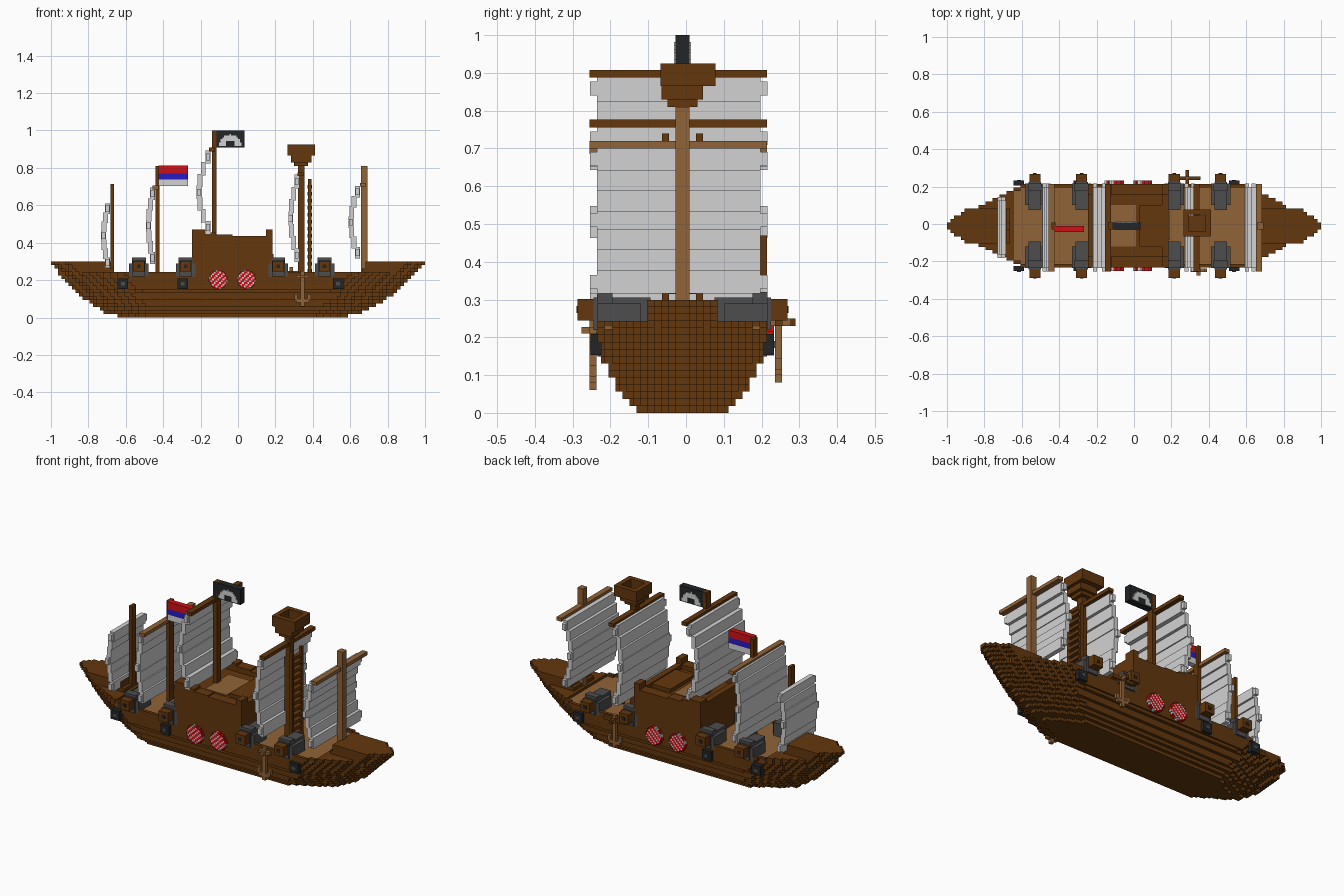
import bpy, bmesh, math
from mathutils import Matrix, Vector

old = bpy.data.objects.get("Cube")
if old:
    bpy.data.objects.remove(old, do_unlink=True)

V = 2 / 107          # block size
CY = -0.0095         # centreline of the ship


def material(name, rgb):
    m = bpy.data.materials.new(name)
    m.use_nodes = True
    m.diffuse_color = (*rgb, 1)
    m.node_tree.nodes["Principled BSDF"].inputs["Base Color"].default_value = (*rgb, 1)
    return m


BROWN = material("dark wood", (.125, .038, .004))
TAN = material("light wood", (.28, .125, .038))
WHITE = material("sail cloth", (.65, .65, .65))
GRAY = material("iron", (.075, .075, .078))
BLACK = material("black", (.016, .018, .02))
RED = material("red", (.62, .005, .008))
BLUE = material("blue", (.02, .012, .55))


def part(name, mat, boxes):
    """One object made of boxes given as x0, x1, y0, y1, z0, z1."""
    bm = bmesh.new()
    for x0, x1, y0, y1, z0, z1 in boxes:
        mid = Vector((x0 + x1, y0 + y1, z0 + z1)) / 2
        size = Matrix.Diagonal((x1 - x0, y1 - y0, z1 - z0, 1))
        bmesh.ops.create_cube(bm, size=1, matrix=Matrix.Translation(mid) @ size)
    mesh = bpy.data.meshes.new(name)
    bm.to_mesh(mesh)
    bm.free()
    mesh.materials.append(mat)
    obj = bpy.data.objects.new(name, mesh)
    bpy.context.collection.objects.link(obj)
    return obj


def mid(x0, x1, half, z0, z1):
    """Box that is symmetric about the centreline."""
    return (x0, x1, CY - half, CY + half, z0, z1)


# Hull: stacked layers of stepped columns
BEAMS = (6.5, 7.5, 8.5, 9.5, 9.5, 10.5, 10.5, 11.5)


def half_width(x, k):
    beam = BEAMS[k] if k < len(BEAMS) else 12
    end = .585 + .415 * (k / 15) ** .6 if x > 0 else .645 + .355 * (k / 15) ** .62
    room = end - abs(x)
    if room < 0:
        return 0
    taper = .36 * beam / 12
    w = beam * min(1, room / taper) ** .75
    w = max(1, round(w))
    if k > 12:
        w = min(w, 5) if abs(x) > .67 + .01 * (k - 13) else 0
    return w if w < round(beam) else beam


hull = []
for k in range(16):
    z0, z1 = k * V, (k + 1) * V
    columns = [((i - 53.5) * V, half_width((i - 53) * V, k)) for i in range(107)]
    start = 0
    for i in range(1, 108):
        if i < 107 and columns[i][1] == columns[start][1] and (abs(columns[i][0]) < .65) == (abs(columns[start][0]) < .65):
            continue
        x0, w = columns[start]
        x1, h = x0 + (i - start) * V, w * V
        if w and k == 12 and abs(x0 + V) < .66:
            # bulwark around the open deck
            hull += [(x0, x1, CY - h, CY - h + V, z0, z1), (x0, x1, CY + h - V, CY + h, z0, z1)]
        elif w:
            hull.append(mid(x0, x1, h, z0, z1))
        start = i
part("hull", BROWN, hull)
part("deck", TAN, [mid(-.645, .645, 11 * V, 12 * V - .004, 12 * V + .004)])

# Deckhouse with a stepped parapet and sunken roof
W = 12 * V
house = [mid(-.245, .185, W, .22, .41)]
for s in (-1, 1):
    for x0, x1, top in ((-.245, -.16, .47), (-.16, -.12, .455), (-.12, -.03, .443), (-.03, .15, .436), (.15, .185, .47)):
        y0, y1 = sorted((CY + s * W, CY + s * (W - .06)))
        house.append((x0, x1, y0, y1, .40, top))
house += [mid(.15, .185, W, .40, .436), mid(-.245, -.21, W, .40, .45), mid(.03, .15, .11, .40, .43)]
part("deckhouse", BROWN, house)
part("deckhouse_roof_floor", TAN, [mid(-.13, .01, .11, .405, .414)])
part("deckhouse_door", TAN, [mid(.18, .19, .075, .22, .34)])

# Cannons along both sides
barrels, carriages, muzzles = [], [], []
for x in (-.53, -.28, .215, .463):
    for s in (-1, 1):
        def out(a, b):
            return sorted((CY + s * a, CY + s * b))
        carriages += [(x - .033, x + .033, *out(.085, .235), .22, .305),
                      (x - .052, x + .052, *out(.11, .225), .22, .29),
                      (x - .037, x + .037, *out(.185, .225), .29, .32)]
        barrels.append((x - .03, x + .03, *out(.2, .278), .245, .302))
        muzzles.append((x - .01, x + .01, *out(.275, .281), .264, .283))
part("cannon_carriages", GRAY, carriages)
part("cannon_barrels", BROWN, barrels)
part("cannon_muzzles", BLACK, muzzles)

# Gun ports
frames, holes = [], []
for x in (-.615, -.295, .535):
    for s in (-1, 1):
        y0, y1 = sorted((CY + s * (W - .01), CY + s * (W + V)))
        frames.append((x - .028, x + .028, y0, y1, .153, .209))
        y0, y1 = sorted((CY + s * W, CY + s * (W + V + .003)))
        holes.append((x - .01, x + .01, y0, y1, .172, .19))
part("gun_port_frames", BLACK, frames)
part("gun_port_centres", GRAY, holes)

# Speckled round shields
red, white = [], []
C = V / 2
for x in (-.105, .045):
    for s in (-1, 1):
        y0, y1 = sorted((CY + s * (W - .01), CY + s * (W + V)))
        for i in range(-5, 6):
            for j in range(-5, 6):
                if i * i + j * j < 27:
                    cx, cz = x + i * C, .203 + j * C
                    cell = (cx - C / 2, cx + C / 2, y0, y1, cz - C / 2, cz + C / 2)
                    (white if (i + 2 * j) % 3 == 0 else red).append(cell)
part("shields_red", RED, red)
part("shields_white", WHITE, white)


# Anchors
def anchor(name, x, y, z):
    a, b = y - V / 2, y + V / 2
    boxes = [(x - .01, x + .01, a, b, z, z + .19), (x - .035, x + .035, a, b, z + .02, z + .04),
             (x - .035, x + .035, a, b, z + .15, z + .168), (x - .01, x + .01, y - .03, y + .03, z + .15, z + .168)]
    boxes += [(x + s * .035 - .009, x + s * .035 + .009, a, b, z + .035, z + .065) for s in (-1, 1)]
    part(name, TAN, boxes)


anchor("anchor_right", .345, -.246, .06)
anchor("anchor_left", .285, .245, .08)
part("anchor_left_stock", BROWN, [(.215, .355, .236, .255, .23, .25), (.276, .294, .21, .29, .23, .25)])


# Sails: stepped bands that belly towards the stern
def sail(name, x, z0, z1, depth, half):
    n, boxes, y = 7, [], CY - .0095
    step = (z1 - z0) / n
    for i in range(n):
        off = depth * math.sin(math.pi * (i + .5) / n)
        boxes.append((x - off - .026, x - off, y - half, y + half, z0 + i * step - .004, z0 + (i + 1) * step + .004))
    for i in (0, 3, 6):
        z = z0 + (i + .5) * step
        off = depth * math.sin(math.pi * (i + .5) / n)
        boxes.append((x - off - .024, x - off - .003, y - half - V, y + half + V, z - .018, z + .018))
    part(name, WHITE, boxes)


def mast(name, mat, x0, x1, z0, z1):
    part(name, mat, [mid(x0, x1, V, z0, z1)])


def yard(name, mat, x, z):
    part(name, mat, [(x - .02, x + .012, -.255, .215, z - .01, z + .01)])


sail("stern_sail", -.678, .27, .605, .028, .145)
sail("mizzen_sail", -.437, .29, .69, .028, .216)
sail("main_sail", -.134, .45, .89, .062, .216)
sail("fore_sail", .337, .30, .76, .042, .216)
sail("bow_sail", .662, .32, .70, .045, .216)
mast("stern_mast", BROWN, -.682, -.664, .22, .715)
mast("mizzen_mast", BROWN, -.44, -.42, .22, .81)
mast("main_mast", BROWN, -.14, -.115, .40, 1.0)
mast("fore_mast", BROWN, .32, .355, .22, .83)
mast("bow_mast", TAN, .657, .693, .22, .81)
yard("mizzen_yard", TAN, -.437, .695)
yard("main_yard", BROWN, -.134, .898)
yard("fore_yard", BROWN, .337, .766)
yard("bow_yard", TAN, .672, .71)

# Crow's nest: flaring, open at the top
nest = [mid(.30, .375, .04, .81, .835), mid(.283, .393, .055, .83, .87)]
for s in (-1, 1):
    nest.append((.265, .41, *sorted((CY + .015 + s * .073, CY + .015 + s * .045)), .865, .925))
    nest.append((*sorted((.338 + s * .073, .338 + s * .045)), CY - .055, CY + .085, .865, .925))
part("crows_nest", BROWN, nest)

# Ladder up to the crow's nest
ladder = [(.375, .392, CY + s * .045 - .009, CY + s * .045 + .009, .22, .74) for s in (-1, 1)]
ladder += [mid(.372, .395, .045, .24 + i * 2 * V, .24 + i * 2 * V + V) for i in range(13)]
part("ladder", BROWN, ladder)

# Striped flag
for name, mat, z0, z1 in (("red", RED, .77, .812), ("blue", BLUE, .738, .77), ("white", WHITE, .704, .738)):
    part("flag_stripe_" + name, mat, [(-.425, -.268, -.042, -.01, z0, z1)])

# Black flag with a pale arch on each side
part("black_flag", BLACK, [mid(-.135, .035, V, .91, 1.0)])
arch = []
for i in range(-6, 7):
    for j in range(0, 7):
        r = (i / 6.2) ** 2 + (j / 6) ** 2
        if .22 < r <= 1.02:
            x, z = -.042 + i * C, .921 + j * C
            arch.append(mid(x - C / 2, x + C / 2, V + .004, z - C / 2, z + C / 2))
part("flag_arch", WHITE, arch)
